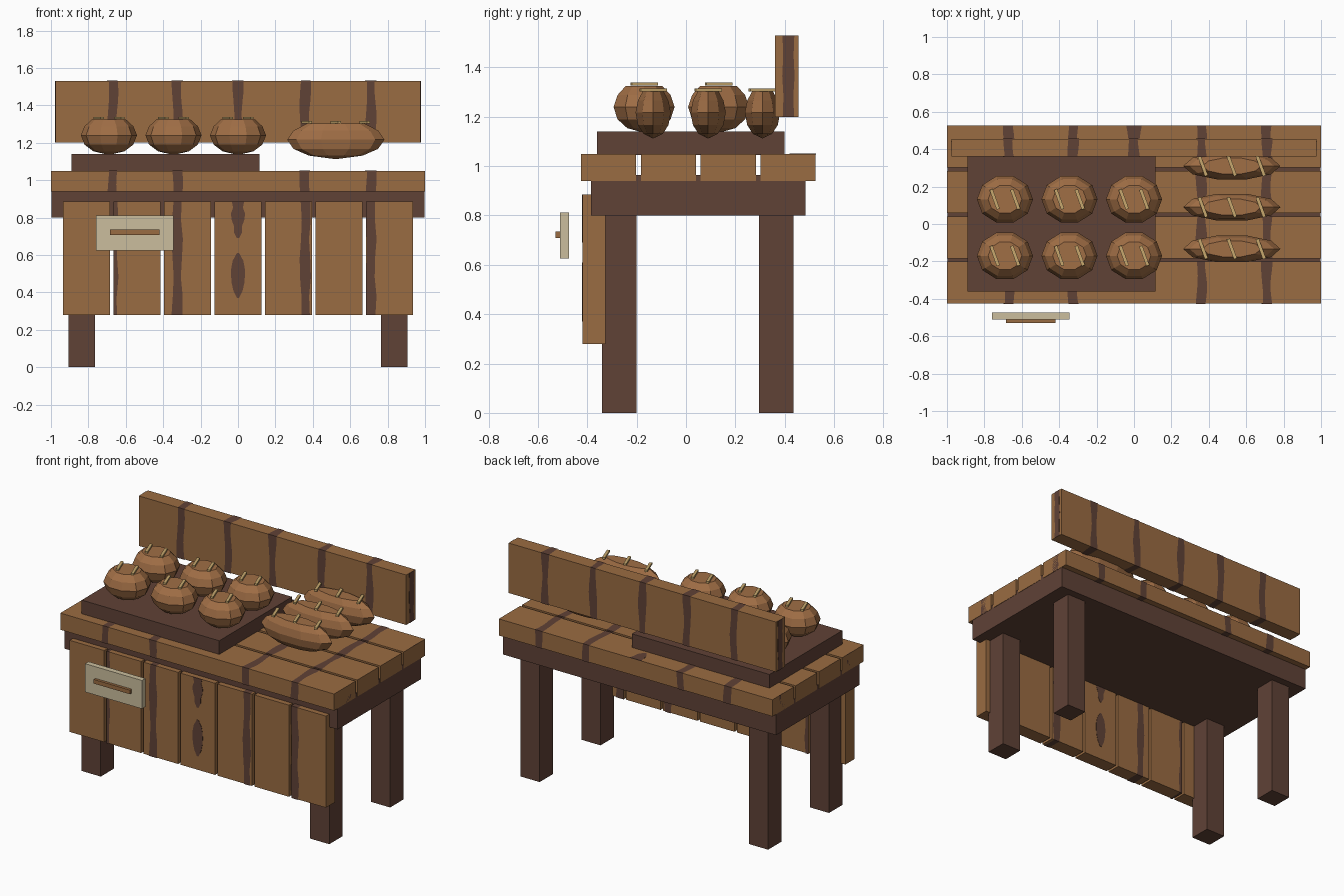
import bpy, bmesh, math
from mathutils import Matrix

if "Cube" in bpy.data.objects:
    bpy.data.objects.remove(bpy.data.objects["Cube"])


def material(name, rgb):
    m = bpy.data.materials.new(name)
    m.diffuse_color = (*rgb, 1)
    m.use_nodes = True
    m.node_tree.nodes["Principled BSDF"].inputs["Base Color"].default_value = m.diffuse_color
    return m


WOOD = material("warm_wood", (0.323, 0.150, 0.054))
DARK = material("dark_wood", (0.117, 0.054, 0.037))
CREAM = material("pale_cream", (0.597, 0.515, 0.337))
CRUST = material("bread_crust", (0.352, 0.156, 0.060))
SCORE = material("bread_score", (0.578, 0.397, 0.156))


def finish(name, bm, mat):
    bmesh.ops.recalc_face_normals(bm, faces=bm.faces)
    me = bpy.data.meshes.new(name)
    bm.to_mesh(me)
    bm.free()
    me.materials.append(mat)
    ob = bpy.data.objects.new(name, me)
    bpy.context.collection.objects.link(ob)
    return ob


def box(name, xr, yr, zr, mat):
    bm = bmesh.new()
    bmesh.ops.create_cube(bm, size=1)
    for v in bm.verts:
        v.co = [(r[0] + r[1]) / 2 + c * (r[1] - r[0]) for c, r in zip(v.co, (xr, yr, zr))]
    return finish(name, bm, mat)


def grain_band(name, x, xr, yr, zr, phase, width=0.05):
    """Thin wavy dark band wrapped around a board."""
    e, n = 0.002, 6
    (y0, y1), (z0, z1) = (yr[0] - e, yr[1] + e), (zr[0] - e, zr[1] + e)
    corners = [(y0, z0), (y1, z0), (y1, z1), (y0, z1)]
    bm = bmesh.new()
    left, right = [], []
    for i in range(4):
        a, b = corners[i], corners[(i + 1) % 4]
        for k in range(n):
            y = a[0] + (b[0] - a[0]) * k / n
            z = a[1] + (b[1] - a[1]) * k / n
            s = 14 * z + 17 * y + phase
            xl = x - width / 2 + 0.006 * math.sin(s)
            xr_ = x + width / 2 + 0.006 * math.sin(1.4 * s + 2)
            left.append(bm.verts.new((max(xl, xr[0]), y, z)))
            right.append(bm.verts.new((min(xr_, xr[1]), y, z)))
    m = len(left)
    for i in range(m):
        j = (i + 1) % m
        bm.faces.new((left[i], left[j], right[j], right[i]))
    finish(name, bm, DARK)


def board(name, xr, yr, zr, stripes):
    """Wooden board with every grain band that crosses it."""
    box(name, xr, yr, zr, WOOD)
    for i, x in enumerate(stripes):
        if min(x + 0.025, xr[1]) - max(x - 0.025, xr[0]) > 0.012:
            grain_band(f"{name}_grain_{i}", x, xr, yr, zr, 2.1 * i)


def knot(name, widths, start, end, place):
    """Thin symmetric plate; widths are half-widths from start to end."""
    n = len(widths) - 1
    side = [(w, start + (end - start) * i / n) for i, w in enumerate(widths)]
    outline = side + [(-w, t) for w, t in reversed(side)]
    bm = bmesh.new()
    lo = [bm.verts.new(place(a, b, -0.002)) for a, b in outline]
    hi = [bm.verts.new(place(a, b, 0.002)) for a, b in outline]
    bm.faces.new(lo)
    bm.faces.new(hi)
    for i in range(len(lo)):
        j = (i + 1) % len(lo)
        bm.faces.new((lo[i], lo[j], hi[j], hi[i]))
    finish(name, bm, DARK)


STRIPES = [-0.67, -0.325, 0.36, 0.71]

# Legs and frame
for sx in (-1, 1):
    for label, yr in (("front", (-0.34, -0.2)), ("back", (0.295, 0.435))):
        box(f"{label}_leg_{'left' if sx < 0 else 'right'}",
            sorted((sx * 0.765, sx * 0.905)), yr, (0, 0.82), DARK)
box("table_frame", (-0.998, 0.998), (-0.385, 0.485), (0.80, 0.965), DARK)

# Table top planks
for i in range(4):
    c = 0.05 + (i - 1.5) * 0.2425
    board(f"top_plank_{i}", (-1, 1), (c - 0.112, c + 0.112), (0.94, 1.05), STRIPES)
knot("top_plank_knot", [0.005, 0.03, 0.035, 0.042], 0.42, 0.526,
     lambda a, b, c: (a, b, 1.05 + c))

# Grain on the plank ends and back board ends
for sx in (-1, 1):
    for y in (-0.275, 0.425):
        knot("plank_end_grain", [0.025, 0.029, 0.024, 0.03], 0.94, 1.05,
             lambda a, b, c: (sx * 0.998 + c, y + a, b))
    knot("back_board_end_grain", [0.023, 0.02, 0.025, 0.021, 0.024], 1.2, 1.53,
         lambda a, b, c: (sx * 0.977 + c, 0.415 + a, b))

# Back board
board("back_board", (-0.977, 0.977), (0.36, 0.455), (1.2, 1.53), STRIPES + [0])

# Front panels
for i in range(7):
    c = (i - 3) * 0.27
    board(f"front_panel_{i}", (c - 0.1265, c + 0.1265), (-0.42, -0.326), (0.28, 0.885), STRIPES)
for y in (-0.42, -0.326):
    knot("panel_lower_knot", [0.006, 0.025, 0.034, 0.037, 0.036, 0.028, 0.006], 0.37, 0.61,
         lambda a, b, c: (a, y + c, b))
    knot("panel_upper_knot", [0.006, 0.022, 0.022, 0.034, 0.038, 0.026, 0.033], 0.69, 0.886,
         lambda a, b, c: (a, y + c, b))

# Hanging sign with a bar
box("sign_board", (-0.76, -0.345), (-0.51, -0.474), (0.625, 0.812), CREAM)
box("sign_bar", (-0.685, -0.42), (-0.528, -0.508), (0.708, 0.735), WOOD)

# Serving tray
box("tray", (-0.89, 0.115), (-0.36, 0.40), (1.045, 1.14), DARK)

# Faceted bread: rings of (radius factor, height from the widest ring)
PROFILE = [(0.55, -0.086), (0.87, -0.05), (1, 0), (0.87, 0.048), (0.6, 0.085)]


def bread(name, x, y, z, rx, ry, cuts):
    bm = bmesh.new()
    n = 10
    rings = [[bm.verts.new((x + rx * r * math.cos(math.tau * k / n),
                            y + ry * r * math.sin(math.tau * k / n), z + h))
              for k in range(n)] for r, h in PROFILE]
    tip = bm.verts.new((x, y, z - 0.105))
    for k in range(n):
        j = (k + 1) % n
        bm.faces.new((tip, rings[0][j], rings[0][k]))
        for a, b in zip(rings, rings[1:]):
            bm.faces.new((a[k], a[j], b[j], b[k]))
    bm.faces.new(rings[-1])
    finish(name, bm, CRUST)
    # Slanted score marks on top
    for i, dx in enumerate(cuts):
        bm = bmesh.new()
        bmesh.ops.create_cube(bm, size=1, matrix=Matrix.Translation((x + dx, y, z + 0.092))
                              @ Matrix.Rotation(math.radians(20), 4, 'Z')
                              @ Matrix.Diagonal((0.018, 0.112, 0.012, 1)))
        finish(f"{name}_score_{i}", bm, SCORE)


for i, x in enumerate((-0.69, -0.345, 0)):
    for j, y in enumerate((-0.17, 0.132)):
        bread(f"bun_{i}_{j}", x, y, 1.24, 0.15, 0.13, (-0.055, 0.055))
for i, y in enumerate((-0.133, 0.09, 0.31)):
    bread(f"loaf_{i}", 0.523, y, 1.217, 0.26, 0.075, (-0.155, 0, 0.155))
